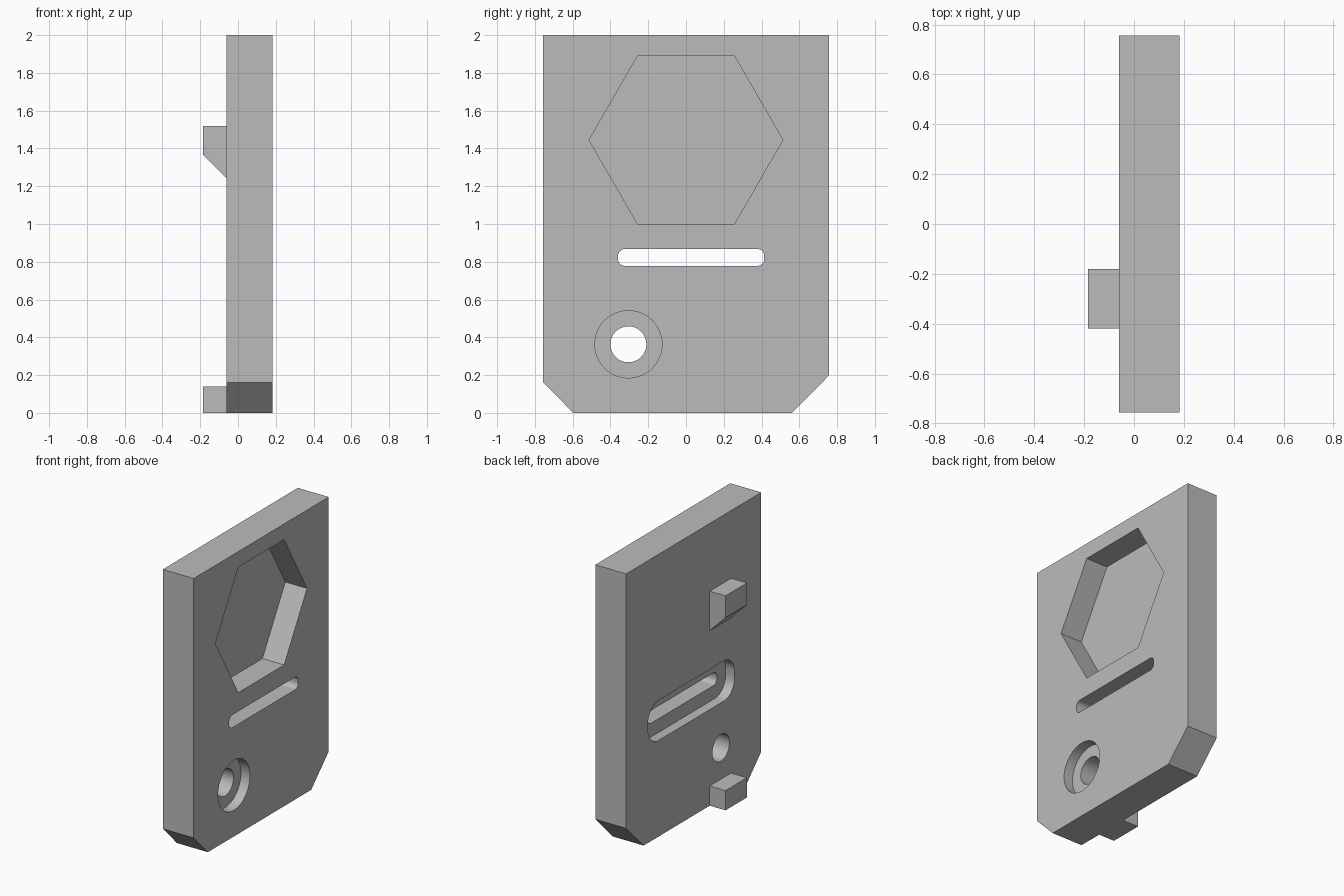
import bpy, bmesh
from math import sin, cos, pi, radians

cube = bpy.data.objects.get("Cube")
if cube:
    bpy.data.objects.remove(cube, do_unlink=True)

grey = bpy.data.materials.new("plain grey")
grey.use_nodes = True
grey.diffuse_color = (0.5, 0.5, 0.5, 1)
grey.node_tree.nodes["Principled BSDF"].inputs["Base Color"].default_value = (0.5, 0.5, 0.5, 1)

BACK, FACE = -0.06, 0.182      # plate surfaces along x
OUT = 0.1                      # cutter overshoot


def solid(name, points, axis, start, end):
    """Extrude a closed 2D profile along x (points are y, z) or y (points are x, z)."""
    bm = bmesh.new()
    place = (lambda a, b: (start, a, b)) if axis == "x" else (lambda a, b: (a, start, b))
    face = bm.faces.new([bm.verts.new(place(a, b)) for a, b in points])
    grown = bmesh.ops.extrude_face_region(bm, geom=[face])["geom"]
    shift = (end - start, 0, 0) if axis == "x" else (0, end - start, 0)
    bmesh.ops.translate(bm, vec=shift, verts=[g for g in grown if isinstance(g, bmesh.types.BMVert)])
    bmesh.ops.recalc_face_normals(bm, faces=bm.faces)
    mesh = bpy.data.meshes.new(name)
    bm.to_mesh(mesh)
    bm.free()
    mesh.materials.append(grey)
    obj = bpy.data.objects.new(name, mesh)
    bpy.context.collection.objects.link(obj)
    return obj


def ring(y, z, radius, sides):
    return [(y + radius * cos(2 * pi * i / sides), z + radius * sin(2 * pi * i / sides))
            for i in range(sides)]


def rounded(y, z, half_y, half_z, radius, steps=8):
    points = []
    for k, (sy, sz) in enumerate([(1, 1), (-1, 1), (-1, -1), (1, -1)]):
        for i in range(steps + 1):
            a = (k + i / steps) * pi / 2
            points.append((y + sy * (half_y - radius) + radius * cos(a),
                           z + sz * (half_z - radius) + radius * sin(a)))
    return points


def select_only(obj):
    bpy.ops.object.select_all(action="DESELECT")
    obj.select_set(True)
    bpy.context.view_layer.objects.active = obj


# Plate with two clipped lower corners
plate = solid("plate", [(-0.597, 0), (0.56, 0), (0.756, 0.197), (0.756, 2),
                        (-0.756, 2), (-0.756, 0.162)], "x", BACK, FACE)

# Hexagon recess, slot with rear pocket, counterbored hole
cutters = [
    ("hexagon_recess", ring(0, 1.445, 0.513, 6), FACE - 0.17, FACE + OUT),
    ("slot", rounded(0.027, 0.823, 0.387, 0.045, 0.037), BACK - OUT, FACE + OUT),
    ("slot_pocket", rounded(0.027, 0.823, 0.485, 0.142, 0.12), BACK - OUT, BACK + 0.07),
    ("hole", ring(-0.305, 0.363, 0.095, 48), BACK - OUT, FACE + OUT),
    ("counterbore", ring(-0.305, 0.363, 0.178, 48), FACE - 0.07, FACE + OUT),
]
for name, profile, start, end in cutters:
    cutter = solid(name, profile, "x", start, end)
    cutter.hide_render = True
    cut = plate.modifiers.new(name, "BOOLEAN")
    cut.operation = "DIFFERENCE"
    cut.solver = "EXACT"
    cut.object = cutter
    select_only(plate)
    bpy.ops.object.modifier_apply(modifier=name)
    bpy.data.objects.remove(cutter, do_unlink=True)

select_only(plate)
bpy.ops.object.shade_smooth_by_angle(angle=radians(30))

# Lugs on the rear surface
LUG = -0.184
solid("upper_lug", [(BACK, 1.52), (LUG, 1.52), (LUG, 1.365), (BACK, 1.24)], "y", -0.42, -0.18)
solid("lower_lug", [(BACK, 0), (BACK, 0.14), (LUG, 0.14), (LUG, 0)], "y", -0.42, -0.18)
